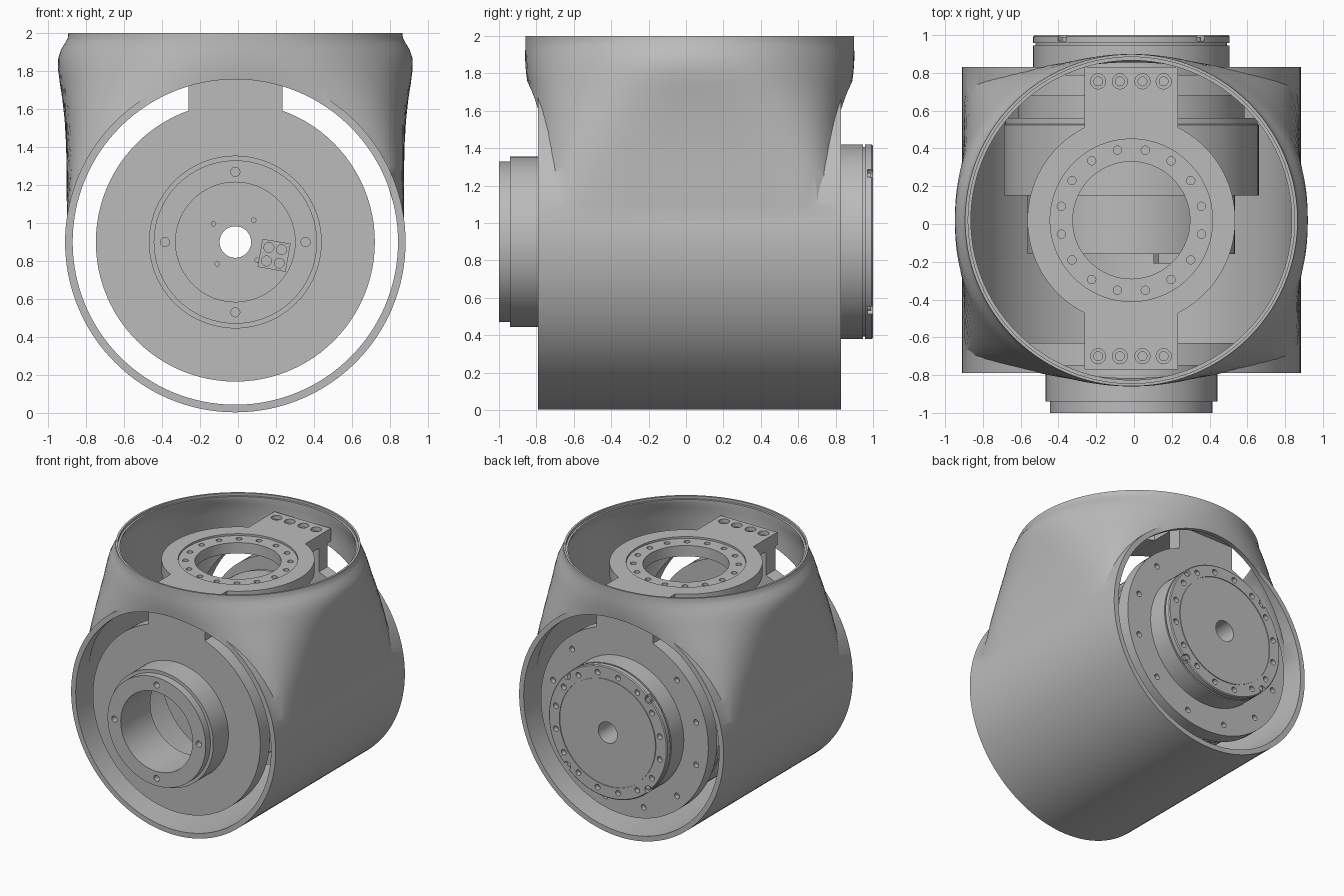
import bpy, bmesh, math
from mathutils import Matrix, Vector

old = bpy.data.objects.get("Cube")
if old:
    bpy.data.objects.remove(old)

CX, CY, CZ = -0.014, 0.02, 0.9      # joint axis and neck centre

grey = bpy.data.materials.new("machined_grey")
grey.use_nodes = True
grey.diffuse_color = (0.5, 0.5, 0.5, 1)
grey.node_tree.nodes["Principled BSDF"].inputs["Base Color"].default_value = (0.5, 0.5, 0.5, 1)


def finish(name, bm):
    bmesh.ops.recalc_face_normals(bm, faces=bm.faces)
    mesh = bpy.data.meshes.new(name)
    bm.to_mesh(mesh)
    bm.free()
    mesh.materials.append(grey)
    obj = bpy.data.objects.new(name, mesh)
    bpy.context.collection.objects.link(obj)
    return obj


def bridge(bm, rings, closed):
    """Skin a list of vertex loops; cap the ends unless the list is closed."""
    count = len(rings[0])
    pairs = list(zip(rings, rings[1:] + rings[:1]))
    for a, b in pairs if closed else pairs[:-1]:
        for i in range(count):
            j = (i + 1) % count
            bm.faces.new((a[i], a[j], b[j], b[i]))
    if not closed:
        bm.faces.new(rings[0])
        bm.faces.new(rings[-1])


def lathe(name, profile, segs=96):
    """Closed (radius, y) profile turned about the joint axis."""
    bm = bmesh.new()
    rings = []
    for r, y in profile:
        angles = [2 * math.pi * i / segs for i in range(segs)]
        rings.append([bm.verts.new((CX + r * math.cos(t), y, CZ + r * math.sin(t))) for t in angles])
    bridge(bm, rings, True)
    return finish(name, bm)


def add_rod(bm, centre, radius, depth, axis="Z", segs=20):
    turn = Matrix.Rotation(math.pi / 2, 4, "X") if axis == "Y" else Matrix()
    bmesh.ops.create_cone(bm, cap_ends=True, segments=segs, radius1=radius, radius2=radius,
                          depth=depth, matrix=Matrix.Translation(centre) @ turn)


def rods(name, centres, radius, depth, axis="Z", segs=20):
    bm = bmesh.new()
    for c in centres:
        add_rod(bm, c, radius, depth, axis, segs)
    return finish(name, bm)


def box(name, low, high):
    bm = bmesh.new()
    low, high = Vector(low), Vector(high)
    bmesh.ops.create_cube(bm, size=1, matrix=Matrix.Translation((low + high) / 2)
                          @ Matrix.Diagonal((*(high - low), 1)))
    return finish(name, bm)


def boolean(obj, other, operation="DIFFERENCE"):
    mod = obj.modifiers.new("cut", "BOOLEAN")
    mod.operation, mod.solver, mod.object = operation, "EXACT", other
    bpy.context.view_layer.objects.active = obj
    bpy.ops.object.modifier_apply(modifier=mod.name)
    bpy.data.objects.remove(other)


def circle_xz(count, radius, y, start=0.0):
    angles = [start + 2 * math.pi * i / count for i in range(count)]
    return [(CX + radius * math.cos(t), y, CZ + radius * math.sin(t)) for t in angles]


# Neck: superellipse sections (z, half width, half depth, exponent)
SECTIONS = [
    (0.9, 0.888, 0.805, 18), (1.1, 0.888, 0.806, 11), (1.3, 0.889, 0.81, 6.5),
    (1.42, 0.892, 0.818, 5), (1.54, 0.899, 0.834, 3.8), (1.65, 0.911, 0.852, 3),
    (1.74, 0.925, 0.866, 2.5), (1.81, 0.934, 0.876, 2.25), (1.87, 0.933, 0.88, 2.1),
    (1.915, 0.918, 0.88, 2.03), (1.95, 0.896, 0.879, 2), (1.975, 0.883, 0.879, 2),
    (2.0, 0.88, 0.879, 2),
]


def neck(name, sections, inset, segs=128):
    bm = bmesh.new()
    rings = []
    for z, a, b, n in sections:
        ring = []
        for i in range(segs):
            t = 2 * math.pi * (i + 0.5) / segs
            c, s = math.cos(t), math.sin(t)
            k = (abs(c) ** n + abs(s) ** n) ** (-1 / n)
            ring.append(bm.verts.new((CX + (a - inset) * k * c, CY + (b - inset) * k * s, z)))
        rings.append(ring)
    bridge(bm, rings, False)
    return finish(name, bm)


# Housing: horizontal tube blended into the upright neck, then hollowed
housing = rods("housing", [(CX, CY, CZ)], 0.897, 1.62, "Y", 128)
boolean(housing, neck("neck_outer", SECTIONS, 0), "UNION")
boolean(housing, neck("neck_inner", SECTIONS + [(2.1, 0.88, 0.879, 2)], 0.033))
boolean(housing, rods("bore", [(CX, CY, CZ)], 0.857, 2.4, "Y", 128))
boolean(housing, rods("rim_step", [(CX, CY, 2.04)], 0.864, 0.12, "Z", 128))

# Front carrier: disc with stepped hollow collar
front_carrier = lathe("front_carrier", [
    (0.315, -1), (0.43, -1), (0.43, -0.94), (0.455, -0.94), (0.455, -0.75),
    (0.735, -0.75), (0.735, -0.63), (0.315, -0.63)])
boolean(front_carrier, rods("holes", circle_xz(4, 0.37, -1), 0.024, 0.1, "Y"))

# Motor: stepped drum with a through bore and grooved rear output flange
motor = lathe("motor", [
    (0.083, -0.16), (0.55, -0.16), (0.55, 0.15), (0.675, 0.15), (0.675, 0.525),
    (0.668, 0.53), (0.668, 0.56), (0.6, 0.56), (0.6, 0.7), (0.52, 0.7),
    (0.52, 0.945), (0.507, 0.945), (0.507, 0.957), (0.52, 0.957), (0.52, 0.993),
    (0.513, 1), (0.425, 1), (0.425, 0.994), (0.418, 0.994), (0.418, 1), (0.083, 1)])
boolean(motor, rods("holes", circle_xz(16, 0.465, 1, math.pi / 16), 0.022, 0.08, "Y"))
boolean(motor, rods("notches", circle_xz(4, 0.505, 1, math.pi / 4), 0.032, 0.06, "Y"))
boolean(motor, rods("face_holes", circle_xz(4, 0.15, -0.16, math.radians(50)), 0.012, 0.05, "Y"))
clamp_screws = rods("clamp_screws", circle_xz(4, 0.49, 0.98, math.pi / 4), 0.02, 0.02, "Y")

# Rear carrier ring with its bolt circle
rear_carrier = lathe("rear_carrier", [(0.515, 0.68), (0.735, 0.68), (0.735, 0.79), (0.515, 0.79)])
boolean(rear_carrier, rods("holes", circle_xz(12, 0.65, 0.79, math.pi / 12), 0.022, 0.08, "Y"))

# Legs joining the carriers to the top bracket
X0, X1 = -0.262, 0.234
front_leg = box("front_leg", (X0, -0.75, 1.5), (X1, -0.63, 1.8))
rear_leg = box("rear_leg", (X0, 0.68, 1.5), (X1, 0.79, 1.8))

# Top bracket: bolted ring on a cross bar
TOP = 1.88
bracket = rods("top_bracket", [(CX, CY, TOP - 0.05)], 0.55, 0.1, "Z", 96)
boolean(bracket, box("bar", (X0, -0.77, TOP - 0.101), (X1, 0.83, TOP)), "UNION")
boolean(bracket, rods("opening", [(CX, CY, TOP)], 0.31, 0.4, "Z", 96))
boolean(bracket, rods("seat", [(CX, CY, TOP + 0.04)], 0.43, 0.11, "Z", 96))
ring = [math.pi / 8 * (i + 0.5) for i in range(16)]
boolean(bracket, rods("holes", [(CX + 0.378 * math.cos(t), CY + 0.378 * math.sin(t), TOP) for t in ring],
                      0.022, 0.12))
ends = [(x, y, TOP) for x in (-0.19, -0.075, 0.045, 0.157) for y in (-0.7, 0.755)]
boolean(bracket, rods("counterbores", ends, 0.04, 0.1))
bar_screws = rods("bar_screws", [(x, y, TOP - 0.04) for x, y, z in ends], 0.026, 0.03)

# Connector block with four sockets on the motor face
connector = box("connector", (-0.075, -0.03, -0.075), (0.075, 0.03, 0.075))
boolean(connector, rods("sockets", [(x, -0.03, z) for x in (-0.034, 0.034) for z in (-0.036, 0.036)],
                        0.026, 0.04, "Y"))
connector.location = (0.19, -0.18, 0.83)
connector.rotation_euler = (0, math.radians(10), 0)

# Smooth round surfaces, keep machined edges crisp
for obj in (housing, front_carrier, motor, clamp_screws, rear_carrier, front_leg, rear_leg,
            bracket, bar_screws, connector):
    bpy.ops.object.select_all(action="DESELECT")
    obj.select_set(True)
    bpy.context.view_layer.objects.active = obj
    bpy.ops.object.shade_smooth_by_angle(angle=math.radians(30))
